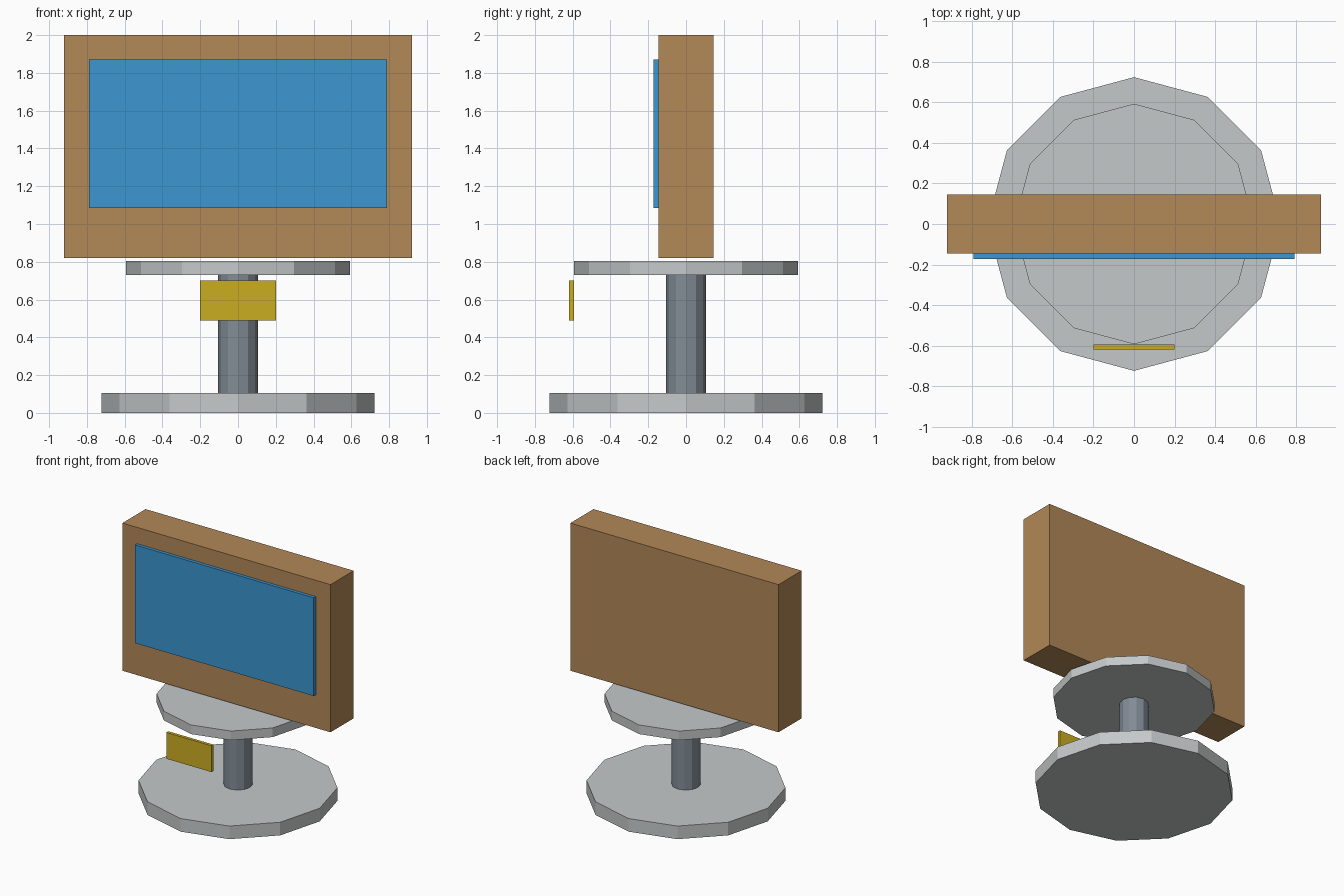
import bpy
import math

if "Cube" in bpy.data.objects:
    bpy.data.objects.remove(bpy.data.objects["Cube"], do_unlink=True)


def linear(c):
    c /= 255
    return c / 12.92 if c <= 0.04045 else ((c + 0.055) / 1.055) ** 2.4


def material(name, *rgb):
    colour = [linear(c) for c in rgb] + [1]
    mat = bpy.data.materials.new(name)
    mat.use_nodes = True
    mat.diffuse_color = colour
    mat.node_tree.nodes["Principled BSDF"].inputs["Base Color"].default_value = colour
    return mat


def finish(name, mat):
    obj = bpy.context.object
    obj.name = obj.data.name = name
    obj.data.materials.append(mat)
    return obj


def box(name, mat, low, high):
    centre = [(a + b) / 2 for a, b in zip(low, high)]
    bpy.ops.mesh.primitive_cube_add(size=1, location=centre)
    obj = finish(name, mat)
    obj.scale = [b - a for a, b in zip(low, high)]
    bpy.ops.object.transform_apply(location=False, rotation=False, scale=True)


def disc(name, mat, radius, bottom, top):
    # Twelve-sided, with corners on the x and y axes
    bpy.ops.mesh.primitive_cylinder_add(
        vertices=12, radius=radius, depth=top - bottom,
        location=(0, 0, (bottom + top) / 2))
    finish(name, mat)


wood = material("wood brown", 178, 136, 87)
blue = material("screen blue", 60, 150, 208)
light_grey = material("light grey", 197, 201, 201)
steel = material("steel grey", 130, 140, 150)
yellow = material("plate yellow", 203, 173, 34)

# Stand: base, post and upper disc
disc("base", light_grey, 0.723, 0, 0.105)
disc("post", steel, 0.105, 0.105, 0.73)
disc("upper_disc", light_grey, 0.592, 0.73, 0.803)

# Cabinet with a raised screen on its front
box("cabinet", wood, (-0.92, -0.146, 0.82), (0.92, 0.146, 2))
box("screen", blue, (-0.79, -0.172, 1.085), (0.79, -0.146, 1.87))

# Small plate in front of the post
box("front_plate", yellow, (-0.2, -0.619, 0.49), (0.2, -0.594, 0.7))
